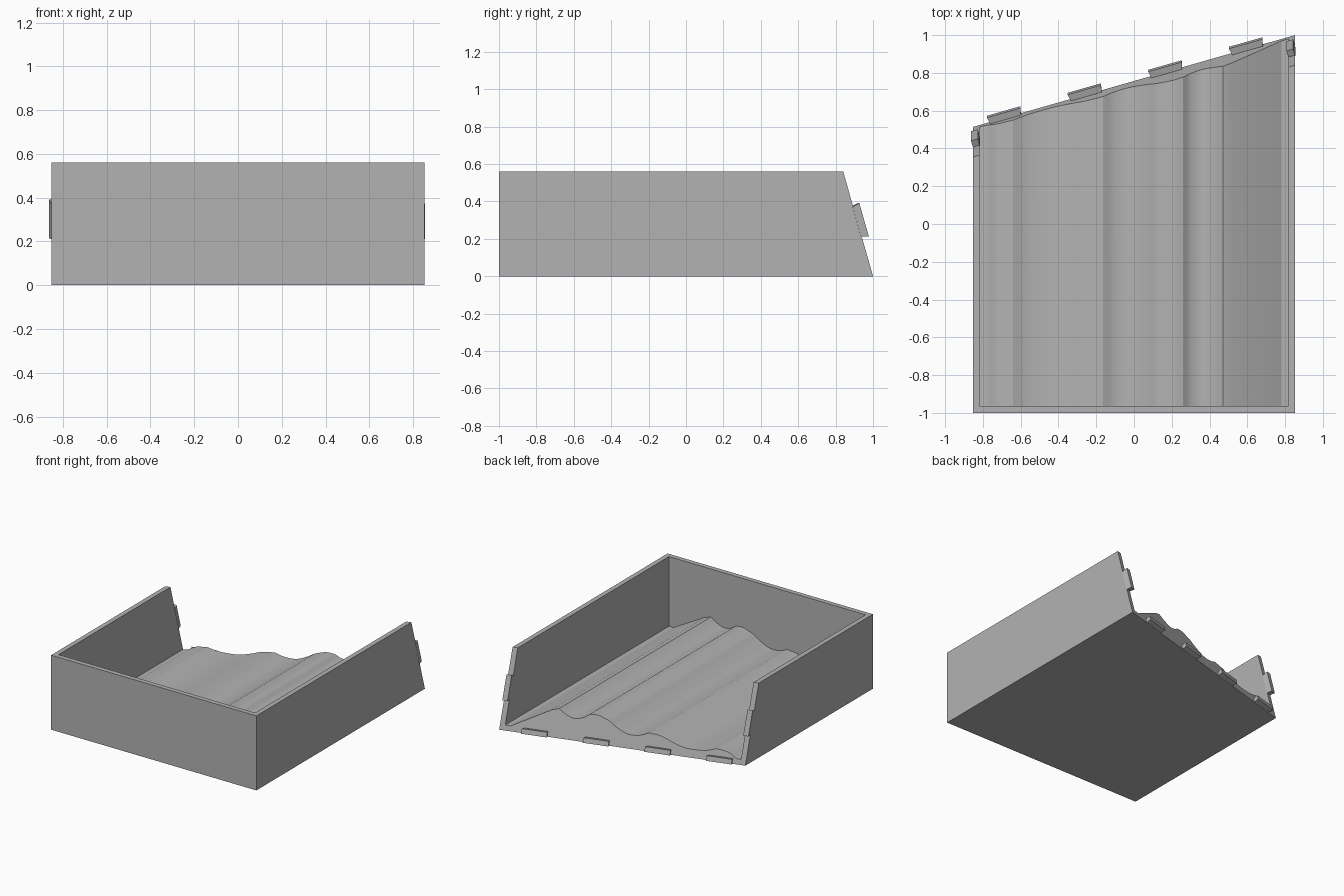
import bpy, bmesh, math
from mathutils import Vector

if "Cube" in bpy.data.objects:
    bpy.data.objects.remove(bpy.data.objects["Cube"])

HALF, WALL, HEIGHT = 0.853, 0.036, 0.56
INNER = HALF - WALL
SLOPE, BACK = 0.285, 0.757
NORMAL = Vector((-SLOPE, 1, SLOPE)).normalized()

grey = bpy.data.materials.new("matte_grey")
grey.use_nodes = True
COLOUR = (0.45, 0.45, 0.45, 1)
grey.diffuse_color = COLOUR
grey.node_tree.nodes["Principled BSDF"].inputs["Base Color"].default_value = COLOUR


def on_back(x, z):
    """Point on the slanted back plane."""
    return Vector((x, BACK + SLOPE * (x - z), z))


def loft(name, ring_a, ring_b):
    """Closed solid between two matching rings of points."""
    bm = bmesh.new()
    a = [bm.verts.new(p) for p in ring_a]
    b = [bm.verts.new(p) for p in ring_b]
    bm.faces.new(a)
    bm.faces.new(b[::-1])
    for i in range(len(a)):
        j = (i + 1) % len(a)
        bm.faces.new((a[i], b[i], b[j], a[j]))
    bmesh.ops.recalc_face_normals(bm, faces=bm.faces)
    mesh = bpy.data.meshes.new(name)
    bm.to_mesh(mesh)
    bm.free()
    mesh.materials.append(grey)
    obj = bpy.data.objects.new(name, mesh)
    bpy.context.collection.objects.link(obj)
    return obj


def smooth_run(points, steps=5):
    """Catmull-Rom curve through one run of profile points."""
    p = [Vector(q) for q in points]
    p = [2 * p[0] - p[1]] + p + [2 * p[-1] - p[-2]]
    out = []
    for a, b, c, d in zip(p, p[1:], p[2:], p[3:]):
        for k in range(steps):
            t = k / steps
            out.append(0.5 * (2 * b + (c - a) * t + (2 * a - 5 * b + 4 * c - d) * t ** 2
                              + (3 * b - a - 3 * c + d) * t ** 3))
    return out


# Rippled floor section: smooth runs that meet in creases
runs = [
    [(-INNER, 0.035), (-0.78, 0.042), (-0.72, 0.074), (-0.64, 0.085)],
    [(-0.64, 0.085), (-0.56, 0.062), (-0.44, 0.058), (-0.35, 0.08), (-0.25, 0.115), (-0.165, 0.124)],
    [(-0.165, 0.124), (-0.1, 0.098), (-0.02, 0.096), (0.06, 0.13), (0.12, 0.167)],
    [(0.12, 0.167), (0.2, 0.192), (0.26, 0.187)],
    [(0.26, 0.187), (0.3, 0.16), (0.36, 0.148), (0.42, 0.168), (0.47, 0.198)],
]
floor = [p for run in runs for p in smooth_run(run)]
floor += [Vector(p) for p in ((0.47, 0.198), (0.52, 0.182), (0.78, 0.036), (INNER, 0.036))]

# Tray body: slant-ended block with the inside cut out
block = [(-HALF, 0), (HALF, 0), (HALF, HEIGHT), (-HALF, HEIGHT)]
tray = loft("tray_body", [Vector((x, -1, z)) for x, z in block], [on_back(x, z) for x, z in block])
section = [tuple(p) for p in floor] + [(INNER, 1), (-INNER, 1)]
cutter = loft("tray_cutter", [Vector((x, -1 + WALL, z)) for x, z in section],
              [Vector((x, 1.3, z)) for x, z in section])
cutter.hide_render = True

cut = tray.modifiers.new("hollow", "BOOLEAN")
cut.operation, cut.solver, cut.object = "DIFFERENCE", "EXACT", cutter
bpy.ops.object.select_all(action="DESELECT")
bpy.context.view_layer.objects.active = tray
tray.select_set(True)
bpy.ops.object.modifier_apply(modifier=cut.name)
bpy.data.objects.remove(cutter)
bpy.ops.object.shade_smooth_by_angle(angle=math.radians(14))


# Flared joint tabs standing square to the slanted back edges
def tab(name, x0, x1, z0, z1, along):
    start = [on_back(x, z) for x, z in ((x0, z0), (x1, z0), (x1, z1), (x0, z1))]
    centre = sum(start, Vector()) / 4
    tip = [p + NORMAL * 0.038 + along * math.copysign(0.009, (p - centre).dot(along)) for p in start]
    loft(name, [p - NORMAL * 0.004 for p in start], tip)


for i in range(4):
    x = -0.68 + i * 0.427
    tab(f"floor_tab_{i + 1}", x - 0.08, x + 0.08, 0.0015, WALL, Vector((1, SLOPE, 0)).normalized())
up = Vector((0, -SLOPE, 1)).normalized()
tab("left_wall_tab", INNER, HALF, 0.212, 0.372, up)
tab("right_wall_tab", -HALF, -INNER, 0.212, 0.372, up)
